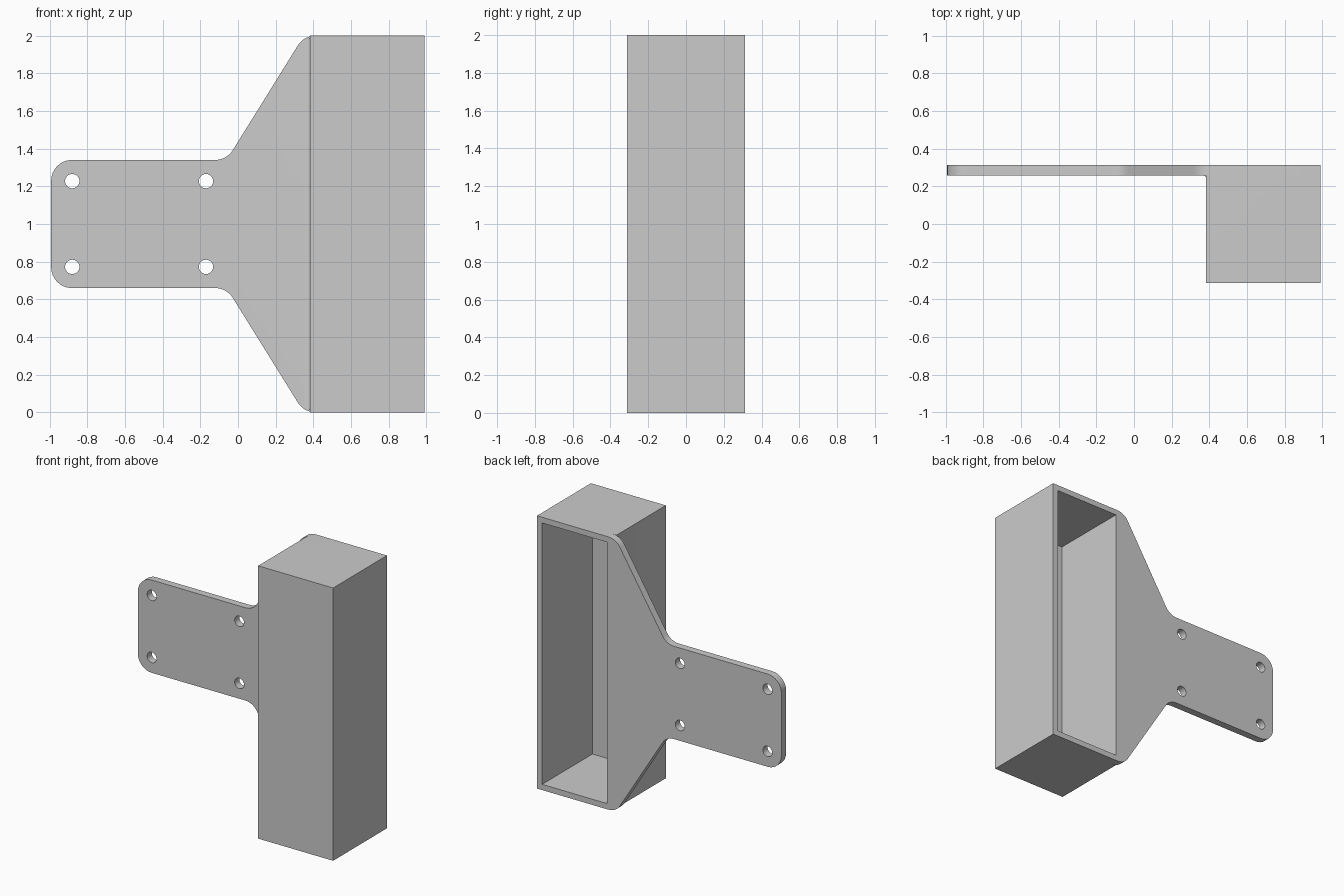
import bpy, bmesh
from math import radians, tan
from mathutils import Vector, Matrix

cube = bpy.data.objects.get("Cube")
if cube:
    bpy.data.objects.remove(cube, do_unlink=True)

LEFT, RIGHT, SIDE = -0.992, 0.99, 0.382   # plate end, box outer side, box inner side
BACK, PLATE = 0.312, 0.258                # rear face, front face of the plate
WALL, HALF = 0.042, 0.34                  # box wall, half height of the plate tongue

grey = bpy.data.materials.new("plain grey")
grey.use_nodes = True
colour = (0.6, 0.6, 0.6, 1)
grey.diffuse_color = colour
grey.node_tree.nodes["Principled BSDF"].inputs["Base Color"].default_value = colour


def rounded(corners, steps=8):
    """Outline with each (x, y, radius) corner replaced by an arc."""
    points = []
    for i, (x, y, r) in enumerate(corners):
        p = Vector((x, y))
        a = (Vector(corners[i - 1][:2]) - p).normalized()
        b = (Vector(corners[(i + 1) % len(corners)][:2]) - p).normalized()
        if not r:
            points.append(p)
            continue
        reach = r / tan(a.angle(b) / 2)
        start, end = p + a * reach, p + b * reach
        centre = p + (a + b).normalized() * (r * r + reach * reach) ** 0.5
        for k in range(steps + 1):
            spoke = start.lerp(end, k / steps) - centre
            # equal angular steps about the arc centre
            sweep = (start - centre).angle_signed(end - centre)
            spoke = Matrix.Rotation(-sweep * k / steps, 2) @ (start - centre)
            points.append(centre + spoke)
    return points


def prism(name, outline, place, offset):
    """Extrude an outline whose points are set in space by place()."""
    bm = bmesh.new()
    face = bm.faces.new([bm.verts.new(place(p)) for p in outline])
    made = bmesh.ops.extrude_face_region(bm, geom=[face])["geom"]
    bmesh.ops.translate(bm, vec=offset, verts=[v for v in made if isinstance(v, bmesh.types.BMVert)])
    bmesh.ops.recalc_face_normals(bm, faces=bm.faces)
    mesh = bpy.data.meshes.new(name)
    bm.to_mesh(mesh)
    bm.free()
    mesh.materials.append(grey)
    obj = bpy.data.objects.new(name, mesh)
    bpy.context.collection.objects.link(obj)
    return obj


def box(name, x0, x1, y0, y1, z0, z1):
    corners = [Vector(c) for c in ((x0, z0), (x1, z0), (x1, z1), (x0, z1))]
    return prism(name, corners, lambda p: (p.x, y0, p.y), (0, y1 - y0, 0))


def combine(target, tool, operation):
    """Apply a boolean and discard the tool."""
    bpy.context.view_layer.objects.active = target
    mod = target.modifiers.new(operation, "BOOLEAN")
    mod.operation, mod.solver, mod.object = operation, "EXACT", tool
    bpy.ops.object.modifier_apply(modifier=mod.name)
    bpy.data.objects.remove(tool, do_unlink=True)


# Flared mounting plate, mirrored about mid height
lower = [(LEFT, 1 - HALF, 0.11), (-0.06, 1 - HALF, 0.11), (0.35, 0, 0.11), (RIGHT, 0, 0)]
upper = [(x, 2 - z, r) for x, z, r in reversed(lower)]
bracket = prism("bracket", rounded(lower + upper), lambda p: (p.x, PLATE, p.y), (0, BACK - PLATE, 0))

# Tall box in front of the plate
combine(bracket, box("box_shell", SIDE, RIGHT, -BACK, PLATE, 0, 2), "UNION")

# Small fillet where the plate meets the box
f = 0.015
fillet = rounded([(SIDE - f, PLATE, 0), (SIDE, PLATE, f), (SIDE, PLATE - f, 0)], 4)[1:-1]
fillet += [Vector((SIDE + f, PLATE - f)), Vector((SIDE + f, PLATE + f)), Vector((SIDE - f, PLATE + f))]
combine(bracket, prism("fillet", fillet, lambda p: (p.x, p.y, f), (0, 0, 2 - 2 * f)), "UNION")

# Cavity open to the rear
combine(bracket, box("cavity", SIDE + WALL, RIGHT - WALL, WALL - BACK, BACK + 0.1, WALL, 2 - WALL), "DIFFERENCE")

# Four screw holes
for x in (-0.88, -0.17):
    for z in (1 - 0.2275, 1 + 0.2275):
        bpy.ops.mesh.primitive_cylinder_add(vertices=32, radius=0.038, depth=0.4,
                                            location=(x, BACK, z), rotation=(radians(90), 0, 0))
        combine(bracket, bpy.context.object, "DIFFERENCE")

bpy.ops.object.select_all(action="DESELECT")
bracket.select_set(True)
bpy.context.view_layer.objects.active = bracket
bpy.ops.object.shade_smooth_by_angle(angle=radians(30))
